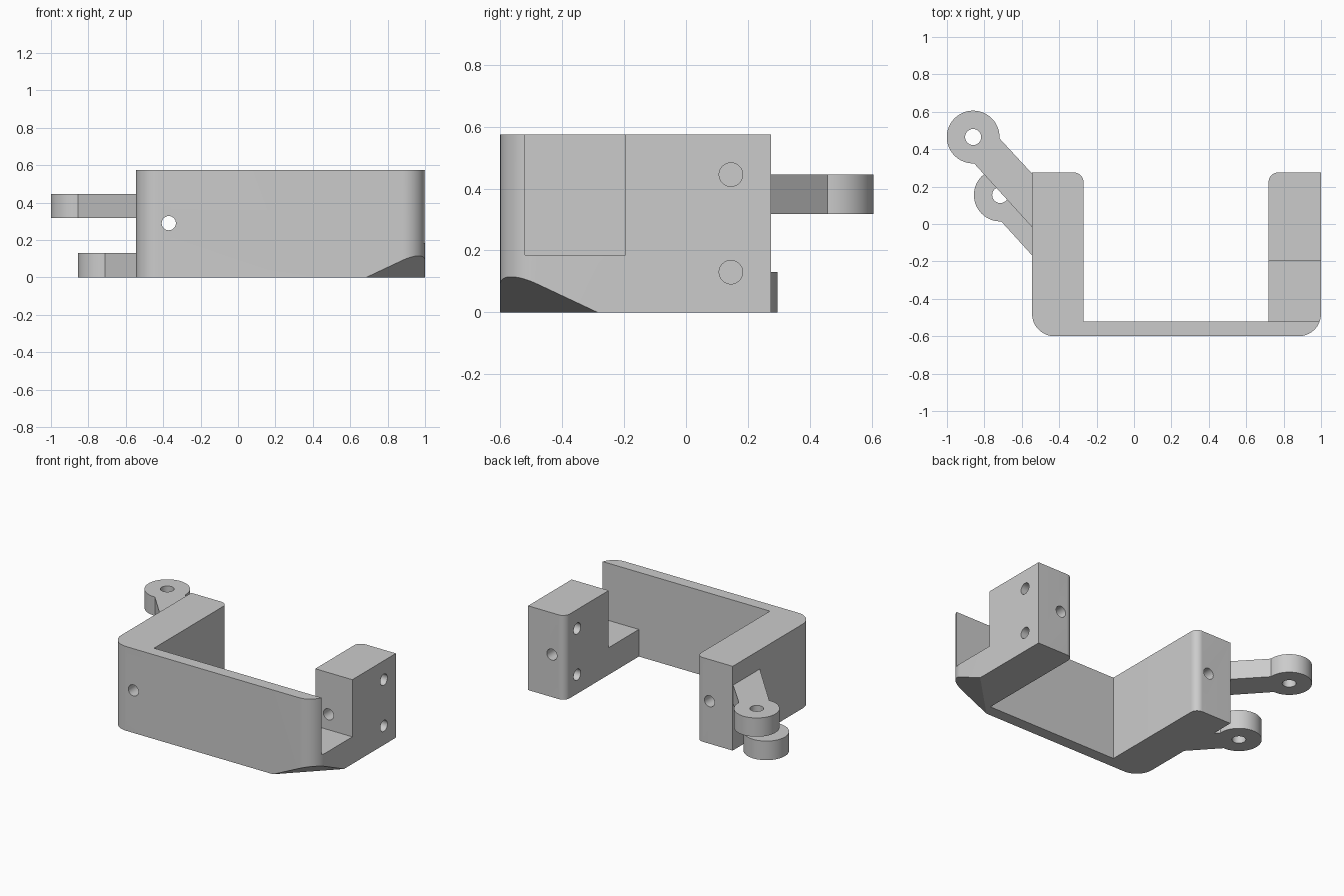
import bpy, bmesh, math
from mathutils import Vector, Matrix

if "Cube" in bpy.data.objects:
    bpy.data.objects.remove(bpy.data.objects["Cube"])

grey = bpy.data.materials.new("plain grey")
grey.diffuse_color = (0.6, 0.6, 0.6, 1)
grey.use_nodes = True
grey.node_tree.nodes["Principled BSDF"].inputs["Base Color"].default_value = grey.diffuse_color


def add_object(name, bm):
    bmesh.ops.recalc_face_normals(bm, faces=bm.faces[:])
    mesh = bpy.data.meshes.new(name)
    bm.to_mesh(mesh)
    bm.free()
    obj = bpy.data.objects.new(name, mesh)
    bpy.context.collection.objects.link(obj)
    mesh.materials.append(grey)
    return obj


def extrude(name, points, z0, z1):
    """Prism from a flat outline."""
    bm = bmesh.new()
    face = bm.faces.new([bm.verts.new((x, y, z0)) for x, y in points])
    out = bmesh.ops.extrude_face_region(bm, geom=[face])
    top = [v for v in out["geom"] if isinstance(v, bmesh.types.BMVert)]
    bmesh.ops.translate(bm, verts=top, vec=(0, 0, z1 - z0))
    return add_object(name, bm)


def rounded(corners, steps=16):
    """Outline from (x, y, radius) right-angle corners."""
    pts = []
    for i, (x, y, r) in enumerate(corners):
        if not r:
            pts.append((x, y))
            continue
        p = Vector((x, y))
        a = (Vector(corners[i - 1][:2]) - p).normalized()
        b = (Vector(corners[(i + 1) % len(corners)][:2]) - p).normalized()
        c = p + (a + b) * r
        for k in range(steps + 1):
            t = k / steps * math.pi / 2
            q = c - b * r * math.cos(t) - a * r * math.sin(t)
            pts.append((q.x, q.y))
    return pts


def rod(start, end, r):
    start, end = Vector(start), Vector(end)
    d = end - start
    bm = bmesh.new()
    m = Matrix.Translation((start + end) / 2) @ d.to_track_quat('Z', 'Y').to_matrix().to_4x4()
    bmesh.ops.create_cone(bm, cap_ends=True, segments=40, radius1=r, radius2=r,
                          depth=d.length, matrix=m)
    return add_object("drill_cutter", bm)


def cut(obj, cutter):
    mod = obj.modifiers.new("cut", 'BOOLEAN')
    mod.operation = 'DIFFERENCE'
    mod.solver = 'EXACT'
    mod.object = cutter
    cutter.hide_render = True
    bpy.context.view_layer.objects.active = obj
    bpy.ops.object.modifier_apply(modifier=mod.name)
    bpy.data.objects.remove(cutter)


def smooth(obj):
    bpy.ops.object.select_all(action='DESELECT')
    obj.select_set(True)
    bpy.context.view_layer.objects.active = obj
    bpy.ops.object.shade_smooth_by_angle(angle=math.radians(20))


# U-shaped bracket body
body = extrude("bracket_body", rounded([
    (-0.545, -0.6, 0.12), (1, -0.6, 0.12), (1, 0.275, 0), (0.72, 0.275, 0.05),
    (0.72, -0.52, 0), (-0.27, -0.52, 0), (-0.27, 0.275, 0.05), (-0.545, 0.275, 0)]), 0, 0.575)

# open pocket between front wall and right block
cut(body, extrude("pocket_cutter", [(0.6, -0.52), (1.1, -0.52), (1.1, -0.195), (0.6, -0.195)],
                  0.185, 0.7))

# sloped cut under the front right corner: z = 0.47 * (x - y - 1.285)
bm = bmesh.new()
corners = [(0.535, -0.75), (1.25, -0.035), (1.4, -0.9)]
low = [bm.verts.new((x, y, -0.3)) for x, y in corners]
high = [bm.verts.new((x, y, 0.47 * (x - y - 1.285))) for x, y in corners]
bm.faces.new(low)
bm.faces.new(high)
for i in range(3):
    j = (i + 1) % 3
    bm.faces.new((low[i], low[j], high[j], high[i]))
cut(body, add_object("slope_cutter", bm))

# screw holes
cut(body, rod((-0.37, -0.8, 0.29), (-0.37, 0.5, 0.29), 0.038))
cut(body, rod((0.82, -0.35, 0.29), (0.82, 0.5, 0.29), 0.038))
for z in (0.13, 0.445):
    cut(body, rod((0.55, 0.145, z), (1.2, 0.145, z), 0.038))
smooth(body)

# two diagonal hinge arms with ring ends
for name, cx, cy, z0, z1 in (("upper_hinge_arm", -0.86, 0.465, 0.317, 0.445),
                             ("lower_hinge_arm", -0.715, 0.155, 0, 0.13)):
    pts = []
    for k in range(49):
        t = math.radians(-3 + k / 48 * 275)
        pts.append((cx + 0.141 * math.cos(t), cy + 0.141 * math.sin(t)))
    root = -0.53
    first, last = pts[0], pts[-1]
    pts.append((root, last[1] - 1.1 * (root - last[0])))
    pts.append((root, first[1] - 1.08 * (root - first[0])))
    arm = extrude(name, pts, z0, z1)
    cut(arm, rod((cx, cy, z0 - 0.1), (cx, cy, z1 + 0.1), 0.043))
    smooth(arm)
